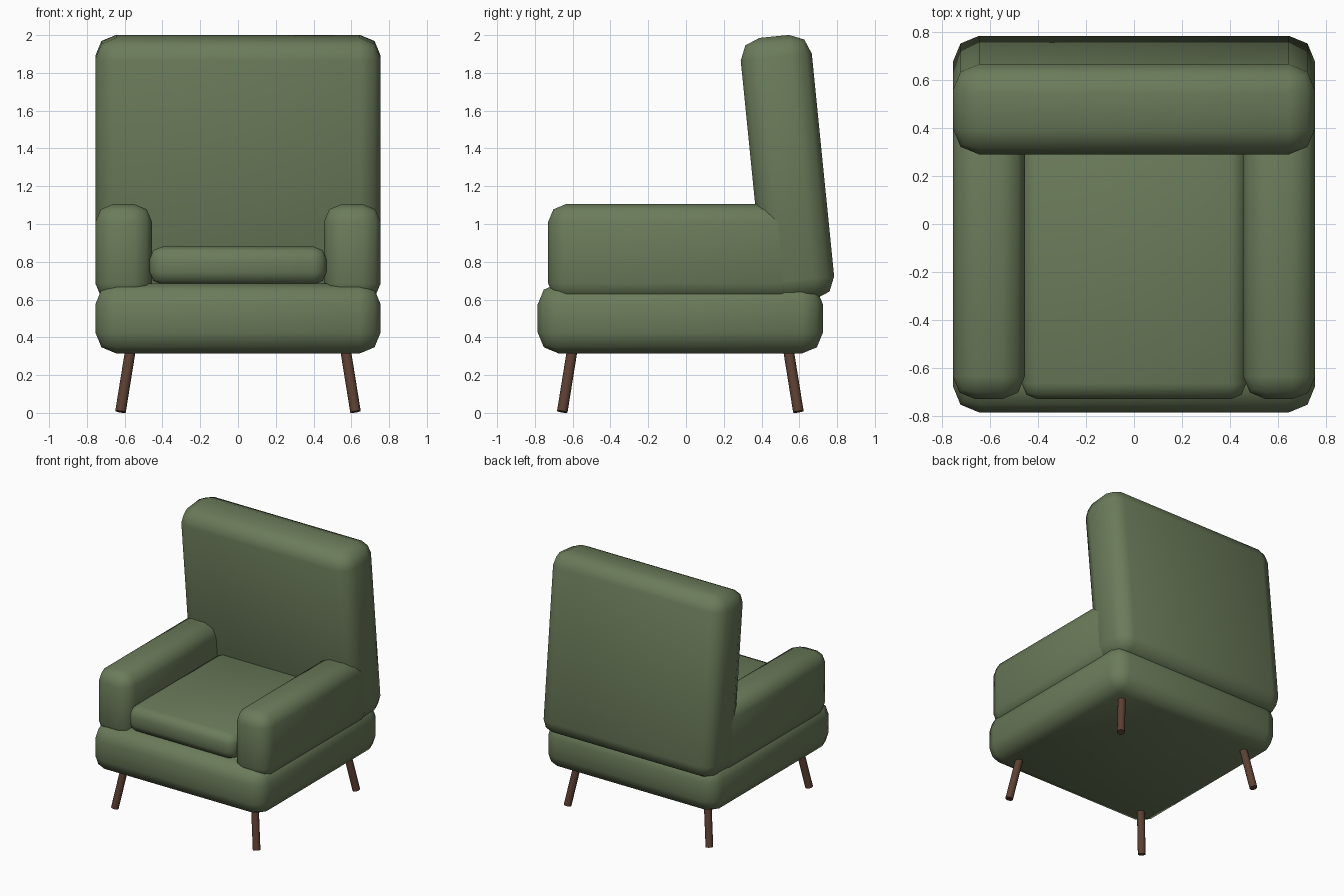
import bpy
import math
from mathutils import Vector

cube = bpy.data.objects.get("Cube")
if cube:
    bpy.data.objects.remove(cube, do_unlink=True)


def material(name, colour):
    mat = bpy.data.materials.new(name)
    mat.use_nodes = True
    mat.diffuse_color = (*colour, 1)
    bsdf = mat.node_tree.nodes["Principled BSDF"]
    bsdf.inputs["Base Color"].default_value = (*colour, 1)
    bsdf.inputs["Roughness"].default_value = 0.8
    return mat


fabric = material("green fabric", (0.147, 0.198, 0.102))
wood = material("dark brown wood", (0.107, 0.051, 0.033))


def padded_box(name, centre, size, radius, tilt=0.0):
    """Upholstered block with softly rounded edges."""
    bpy.ops.mesh.primitive_cube_add(size=1, location=centre)
    obj = bpy.context.object
    obj.name = name
    obj.scale = size
    bpy.ops.object.transform_apply(location=False, rotation=False, scale=True)
    obj.rotation_euler.x = tilt
    bevel = obj.modifiers.new("soft edges", 'BEVEL')
    bevel.width = radius
    bevel.segments = 2
    obj.data.materials.append(fabric)
    bpy.ops.object.shade_smooth()
    return obj


def leg(name, foot, top, radius):
    """Round leg running from the foot up to the base."""
    foot, top = Vector(foot), Vector(top)
    axis = top - foot
    bpy.ops.mesh.primitive_cylinder_add(
        vertices=16, radius=radius, depth=axis.length, location=(foot + top) / 2)
    obj = bpy.context.object
    obj.name = name
    obj.rotation_euler = axis.to_track_quat('Z', 'Y').to_euler()
    obj.data.materials.append(wood)
    bpy.ops.object.shade_smooth_by_angle(angle=math.radians(40))


# Upholstered body
padded_box("seat_base", (0, -0.03, 0.5), (1.51, 1.51, 0.37), 0.11)
padded_box("seat_cushion", (0, -0.14, 0.78), (0.935, 1.18, 0.2), 0.065)
padded_box("backrest", (0, 0.537, 1.294), (1.51, 0.378, 1.405), 0.11, tilt=0.1)

# Arms and splayed legs on both sides
for side, sx in (("left", 1), ("right", -1)):
    padded_box(side + "_arm", (sx * 0.605, -0.065, 0.848), (0.3, 1.33, 0.515), 0.095)
    for end, sy in (("front", -1), ("back", 1)):
        leg(f"{end}_{side}_leg",
            (sx * 0.622, sy * 0.625 - 0.03, 0.006),
            (sx * 0.565, sy * 0.568 - 0.03, 0.36), 0.028)
